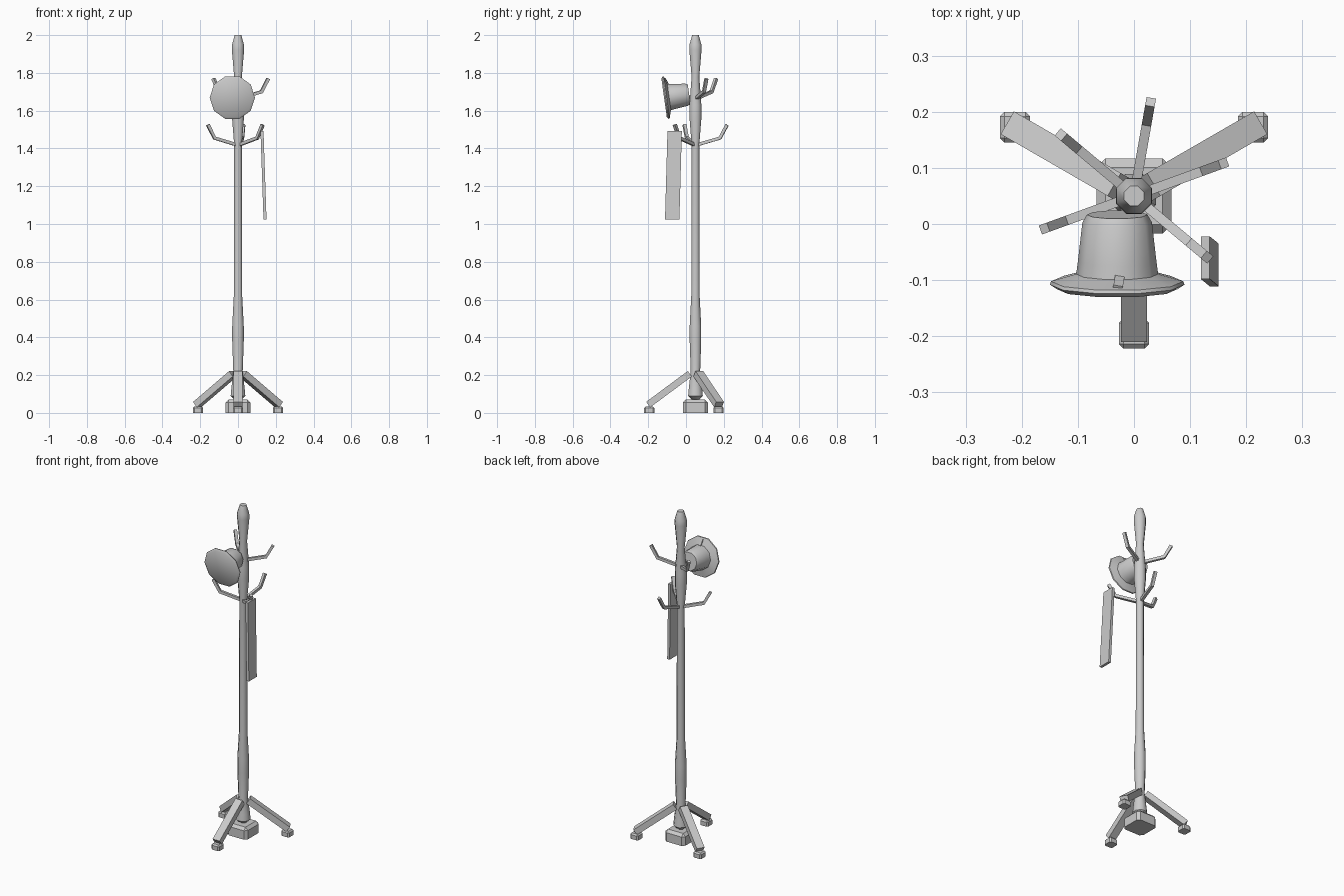
import bpy, bmesh, math
from mathutils import Vector, Matrix

cube = bpy.data.objects.get("Cube")
if cube:
    bpy.data.objects.remove(cube)

grey = bpy.data.materials.new("plain grey")
grey.use_nodes = True
grey.diffuse_color = (0.6, 0.6, 0.6, 1)
grey.node_tree.nodes["Principled BSDF"].inputs["Base Color"].default_value = (0.6, 0.6, 0.6, 1)

AXIS = Vector((0, 0.05, 0))  # centre of the pole


def finish(name, bm, smooth=None):
    bmesh.ops.recalc_face_normals(bm, faces=bm.faces)
    mesh = bpy.data.meshes.new(name)
    bm.to_mesh(mesh)
    bm.free()
    mesh.materials.append(grey)
    obj = bpy.data.objects.new(name, mesh)
    bpy.context.collection.objects.link(obj)
    if smooth:
        bpy.ops.object.select_all(action='DESELECT')
        obj.select_set(True)
        bpy.context.view_layer.objects.active = obj
        bpy.ops.object.shade_smooth_by_angle(angle=math.radians(smooth))
    return obj


def skin(bm, rings):
    """Join rings of points into a closed tube."""
    rings = [[bm.verts.new(p) for p in ring] for ring in rings]
    n = len(rings[0])
    for a, b in zip(rings, rings[1:]):
        for i in range(n):
            j = (i + 1) % n
            bm.faces.new((a[i], a[j], b[j], b[i]))
    bm.faces.new(rings[0])
    bm.faces.new(rings[-1])


def lathe(name, profile, sides, turn, matrix, smooth):
    bm = bmesh.new()
    angles = [turn + math.tau * i / sides for i in range(sides)]
    skin(bm, [[matrix @ Vector((r * math.cos(a), r * math.sin(a), z)) for a in angles]
              for r, z in profile])
    return finish(name, bm, smooth)


def bar(name, path, degrees, width, thick):
    """Rectangular bar along a (radius, height) path, turned around the pole."""
    place = Matrix.Translation(AXIS) @ Matrix.Rotation(math.radians(degrees), 4, 'Z')
    pts = [Vector((r, 0, z)) for r, z in path]
    side = Vector((0, width / 2, 0))
    rings = []
    for i, p in enumerate(pts):
        along = (pts[min(i + 1, len(pts) - 1)] - pts[max(i - 1, 0)]).normalized()
        up = Vector((-along.z, 0, along.x)) * thick / 2
        rings.append([place @ (p + s * side + u * up)
                      for s, u in ((-1, -1), (1, -1), (1, 1), (-1, 1))])
    bm = bmesh.new()
    skin(bm, rings)
    return finish(name, bm)


def block(name, centre, size, bevel):
    bm = bmesh.new()
    bmesh.ops.create_cube(bm, size=1)
    bmesh.ops.scale(bm, vec=size, verts=bm.verts)
    bmesh.ops.translate(bm, vec=centre, verts=bm.verts)
    if bevel:
        edges = [e for e in bm.edges
                 if abs(e.verts[0].co.z - e.verts[1].co.z) > 0.001
                 or e.verts[0].co.z > centre[2]]
        bmesh.ops.bevel(bm, geom=edges, offset=bevel, segments=1, affect='EDGES')
    return finish(name, bm)


# Turned pole
lathe("pole", [(0.015, 0.065), (0.042, 0.09), (0.038, 0.13), (0.027, 0.22), (0.033, 0.38),
               (0.033, 0.46), (0.024, 0.62), (0.022, 1.42), (0.034, 1.56), (0.034, 1.63),
               (0.022, 1.78), (0.035, 1.92), (0.034, 1.95), (0.019, 2.0)],
      8, math.pi / 8, Matrix.Translation(AXIS), 50)

# Base block, legs and feet
block("base_block", (0, 0.05, 0.035), (0.134, 0.134, 0.07), 0.016)
for name, degrees in (("front", 270), ("left", 30), ("right", 150)):
    bar(name + "_leg", [(0.03, 0.207), (0.25, 0.044)], degrees, 0.047, 0.036)
    a = math.radians(degrees)
    block(name + "_foot", (0.245 * math.cos(a), 0.05 + 0.245 * math.sin(a), 0.017),
          (0.054, 0.054, 0.034), 0.008)

# Two staggered rings of bent hooks
for ring, height, start in (("upper", 1.665, 20), ("lower", 1.42, 80)):
    for i in range(3):
        bar(f"{ring}_hook_{i + 1}", [(0.01, height), (0.132, height + 0.035), (0.17, height + 0.105)],
            start + 120 * i, 0.017, 0.017)

# Hat hung on the front upper hook, crown towards the pole
tilt = Matrix.Translation((-0.03, -0.116, 1.668)) @ Matrix.Rotation(math.radians(-82), 4, 'X')
lathe("hat", [(0.108, 0), (0.12, 0.008), (0.118, 0.014), (0.073, 0.027), (0.07, 0.05), (0.062, 0.12),
              (0.054, 0.134)], 10, 0, tilt, 50)

# Hanging cloth slab, leaning outwards and forwards
bm = bmesh.new()
skin(bm, [[(x + dx, y + dy, z) for dx, dy in ((-0.008, -0.038), (0.008, -0.038), (0.008, 0.038), (-0.008, 0.038))]
          for x, y, z in ((0.127, -0.06, 1.493), (0.143, -0.073, 1.025))])
finish("hanging_cloth", bm)
